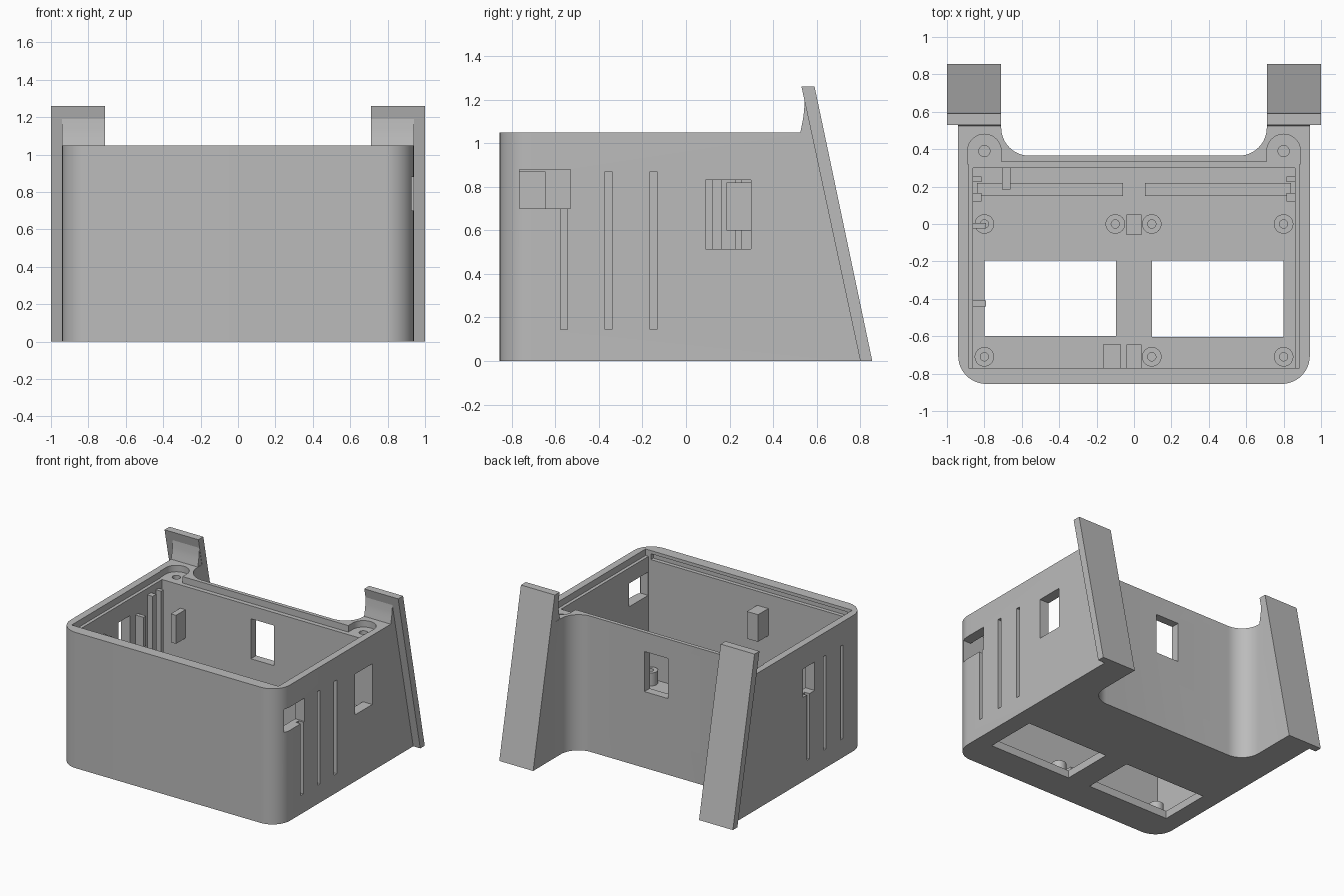
import bpy, bmesh, math
from mathutils import Vector

if "Cube" in bpy.data.objects:
    bpy.data.objects.remove(bpy.data.objects["Cube"])

grey = bpy.data.materials.new("plain_grey")
grey.use_nodes = True
grey.diffuse_color = (0.5, 0.5, 0.5, 1)
grey.node_tree.nodes["Principled BSDF"].inputs["Base Color"].default_value = (0.5, 0.5, 0.5, 1)


def finish(name, bm):
    bmesh.ops.recalc_face_normals(bm, faces=bm.faces)
    mesh = bpy.data.meshes.new(name)
    bm.to_mesh(mesh)
    bm.free()
    mesh.materials.append(grey)
    ob = bpy.data.objects.new(name, mesh)
    bpy.context.collection.objects.link(ob)
    return ob


def prism(name, pts, lo, hi, axis="z"):
    """Extrude a flat outline along z (xy points) or along x (yz points)."""
    bm = bmesh.new()
    place = (lambda a, b: (a, b, lo)) if axis == "z" else (lambda a, b: (lo, a, b))
    face = bm.faces.new([bm.verts.new(place(a, b)) for a, b in pts])
    out = bmesh.ops.extrude_face_region(bm, geom=[face])
    move = Vector((0, 0, hi - lo)) if axis == "z" else Vector((hi - lo, 0, 0))
    bmesh.ops.translate(bm, verts=[v for v in out["geom"] if isinstance(v, bmesh.types.BMVert)], vec=move)
    return finish(name, bm)


def box(name, x0, x1, y0, y1, z0, z1):
    return prism(name, [(x0, y0), (x1, y0), (x1, y1), (x0, y1)], z0, z1)


def arc(cx, cy, r, a0, a1, n=12):
    angles = [math.radians(a0 + (a1 - a0) * i / n) for i in range(n + 1)]
    return [(cx + r * math.cos(a), cy + r * math.sin(a)) for a in angles]


def circle(cx, cy, r):
    return arc(cx, cy, r, 0, 360, 32)[:-1]


def cut(target, cutter):
    cutter.hide_render = True
    mod = target.modifiers.new("cut", "BOOLEAN")
    mod.operation, mod.solver, mod.object = "DIFFERENCE", "EXACT", cutter
    bpy.context.view_layer.objects.active = target
    bpy.ops.object.modifier_apply(modifier=mod.name)
    bpy.data.objects.remove(cutter)


W, TOP, FLOOR = 0.94, 1.05, 0.06

# Shell: rounded front, rear wings with concave corners, sliced by the sloped back
half = arc(W - 0.15, -0.705, 0.15, -90, 0) + [(W, 1.0), (0.71, 1.0)] + arc(0.56, 0.515, 0.15, 0, -90)
shell = prism("shell", half + [(-x, y) for x, y in reversed(half)], 0, TOP)
bm = bmesh.new()
bm.from_mesh(shell.data)
bmesh.ops.bisect_plane(bm, geom=bm.verts[:] + bm.edges[:] + bm.faces[:], plane_co=(0, 0.81, 0),
                       plane_no=(0, 1.26, 0.27), clear_outer=True)
bmesh.ops.holes_fill(bm, edges=[e for e in bm.edges if e.is_boundary])
bmesh.ops.recalc_face_normals(bm, faces=bm.faces)
bm.to_mesh(shell.data)
bm.free()

# Cavity, lid step and lid groove
cut(shell, box("cavity", -0.86, 0.86, -0.77, 0.30, FLOOR, 1.2))
cut(shell, box("lid_step", -0.885, 0.885, -0.769, 0.335, 1.0, 1.2))
cut(shell, box("lid_groove", -0.84, 0.84, -0.80, -0.7, 0.98, 1.025))

# Floor openings and rear window
cut(shell, box("floor_opening", -0.80, -0.095, -0.60, -0.195, -0.1, 0.2))
cut(shell, box("floor_opening", 0.095, 0.80, -0.605, -0.195, -0.1, 0.2))
cut(shell, box("rear_window", -0.10, 0.10, 0.2, 0.5, 0.59, 0.90))

# Side windows and shallow vertical grooves
cut(shell, box("front_side_window", 0.8, 1.1, -0.765, -0.53, 0.70, 0.88))
cut(shell, box("rear_side_window", 0.8, 1.1, 0.09, 0.299, 0.515, 0.83))
cut(shell, box("small_side_window", -1.1, -0.8, -0.23, -0.09, 0.65, 0.87))
for y in (-0.56, -0.355, -0.15):
    cut(shell, box("groove", 0.90, 1.1, y - 0.016, y + 0.016, 0.145, 0.87))
    cut(shell, box("groove", -1.1, -0.90, y - 0.016, y + 0.016, 0.145, 0.87))

# Screw recesses in the wings
for s in (-1, 1):
    arch = arc(s * 0.80, 0.39, 0.09, 0, 180, 20) + [(s * 0.80 - 0.09, 0.32), (s * 0.80 + 0.09, 0.32)]
    cut(shell, prism("arch", arch, 1.0, 1.2))
    cut(shell, prism("screw_hole", circle(s * 0.80, 0.39, 0.03), 0.75, 1.2))

# Sloped rear mounting plates with curved hooks above the wings
plate = [(0.80, 0), (0.855, 0), (0.59, 1.26), (0.53, 1.26)]
hook = [(0.525, TOP), (0.531, 1.08), (0.537, 1.11), (0.541, 1.14), (0.545, 1.19), (0.58, 1.19), (0.60, TOP)]
for side, s in (("left", 1), ("right", -1)):
    prism(side + "_mounting_plate", plate, s * 0.71, s * 1.0, "x")
    prism(side + "_hook", hook, s * 0.712, s * W, "x")

# Floor standoffs with screw holes
for x, y in [(-0.80, 0), (-0.10, 0), (0.095, 0), (0.80, 0), (-0.80, -0.71), (0.095, -0.71), (0.80, -0.71)]:
    post = prism("standoff", circle(x, y, 0.052), FLOOR - 0.01, 0.16)
    cut(post, prism("bore", circle(x, y, 0.022), 0.08, 0.3))

# Floor blocks, board rails and corner ribs
box("floor_block_rear", -0.04, 0.04, -0.06, 0.05, FLOOR - 0.01, 0.13)
box("floor_block_front", -0.04, 0.04, -0.775, -0.645, FLOOR - 0.01, 0.13)
for side, s in (("left", 1), ("right", -1)):
    box(side + "_board_rail", s * 0.06, s * 0.84, 0.15, 0.22, FLOOR - 0.01, 0.09)
    for y0, y1 in ((0.12, 0.165), (0.225, 0.255)):
        if s < 0:
            box(side + "_corner_rib", s * 0.865, s * 0.815, y0, y1, FLOOR - 0.01, 0.95)
        else:
            box(side + "_corner_rib", s * 0.865, s * 0.815, y0, y1, FLOOR - 0.01, 0.50)

# Catches on the inner walls
box("front_catch", -0.165, -0.07, -0.775, -0.645, 0.66, 0.87)
box("rear_catch", -0.705, -0.66, 0.185, 0.305, 0.60, 0.82)
box("side_catch_rear", -0.865, -0.79, -0.025, 0.005, 0.62, 0.85)
box("side_catch_front", -0.865, -0.79, -0.44, -0.41, 0.62, 0.85)

# Smooth rounded corners, keep edges sharp
for ob in bpy.context.view_layer.objects:
    ob.select_set(ob.type == "MESH")
bpy.context.view_layer.objects.active = shell
bpy.ops.object.shade_smooth_by_angle(angle=math.radians(30))
